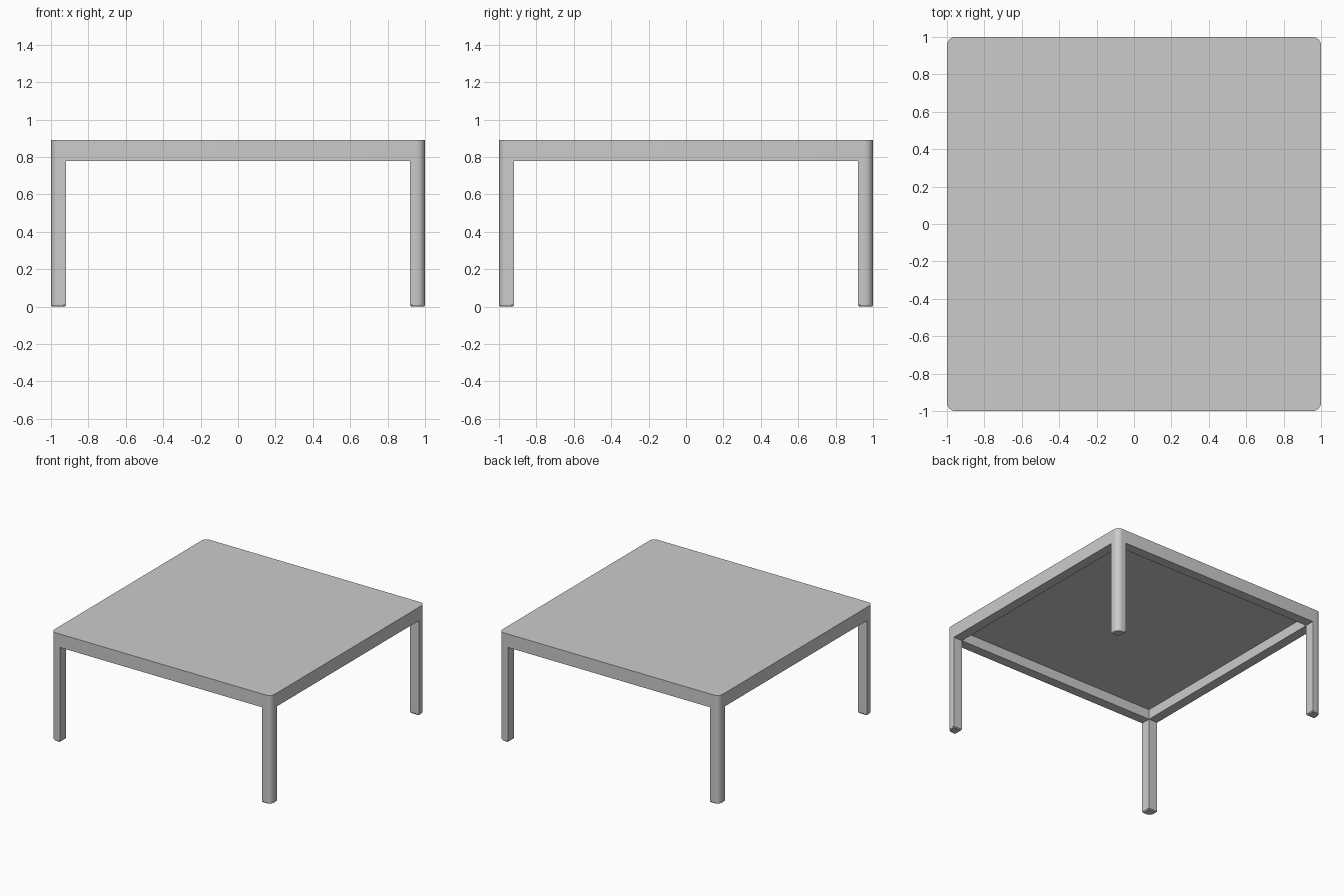
import bpy, bmesh, math

if "Cube" in bpy.data.objects:
    bpy.data.objects.remove(bpy.data.objects["Cube"])

H, APRON_Z, SLAB_Z = 0.89, 0.78, 0.862   # top, apron underside, slab underside
W, R, SEG = 0.08, 0.045, 8               # leg/apron width, corner radius


def arc(cx, cy, r, start):
    return [(cx + r * math.cos(start + math.pi / 2 * i / SEG),
             cy + r * math.sin(start + math.pi / 2 * i / SEG)) for i in range(SEG + 1)]


def finish(name, bm):
    bmesh.ops.recalc_face_normals(bm, faces=bm.faces)
    mesh = bpy.data.meshes.new(name)
    bm.to_mesh(mesh)
    bm.free()
    ob = bpy.data.objects.new(name, mesh)
    bpy.context.collection.objects.link(ob)
    bpy.ops.object.select_all(action='DESELECT')
    ob.select_set(True)
    bpy.context.view_layer.objects.active = ob
    bpy.ops.object.shade_smooth_by_angle(angle=math.radians(30))
    return ob


def ring(bm, pts, z):
    return [bm.verts.new((x, y, z)) for x, y in pts]


def bridge(bm, a, b):
    n = len(a)
    for i in range(n):
        bm.faces.new((a[i], a[(i + 1) % n], b[(i + 1) % n], b[i]))


# Table top with apron: rounded outer skin and square recess underneath
outline = []
for k, (sx, sy) in enumerate([(1, 1), (-1, 1), (-1, -1), (1, -1)]):
    outline += arc(sx * (1 - R), sy * (1 - R), R, k * math.pi / 2)
i = 1 - W
corners = [(i, i), (-i, i), (-i, -i), (i, -i)]
bm = bmesh.new()
top, low = ring(bm, outline, H), ring(bm, outline, APRON_Z)
rim, deep = ring(bm, corners, APRON_Z), ring(bm, corners, SLAB_Z)
bridge(bm, top, low)
bridge(bm, rim, deep)
bm.faces.new(top)
bm.faces.new(deep)
n = SEG + 1
for k in range(4):   # flat apron underside, one corner fan and one side strip at a time
    bm.faces.new(low[k * n:(k + 1) * n] + [rim[k]])
    bm.faces.new((low[(k + 1) * n - 1], low[(k + 1) * n % (4 * n)], rim[(k + 1) % 4], rim[k]))
finish("table_top_and_apron", bm)

# Four legs: rounded outer corner, small bevel at the foot, open where they join the apron
section = arc(1 - R, 1 - R, R, 0) + [(i, 1), (i, i), (1, i)]
c = 1 - W / 2
foot = [(c + (x - c) * 0.86, c + (y - c) * 0.86) for x, y in section]
for name, sx, sy in [("back_right_leg", 1, 1), ("back_left_leg", -1, 1),
                     ("front_left_leg", -1, -1), ("front_right_leg", 1, -1)]:
    bm = bmesh.new()
    rings = [ring(bm, [(x * sx, y * sy) for x, y in p], z)
             for p, z in [(foot, 0), (section, 0.008), (section, APRON_Z)]]
    bridge(bm, rings[0], rings[1])
    bridge(bm, rings[1], rings[2])
    bm.faces.new(rings[0])
    finish(name, bm)
